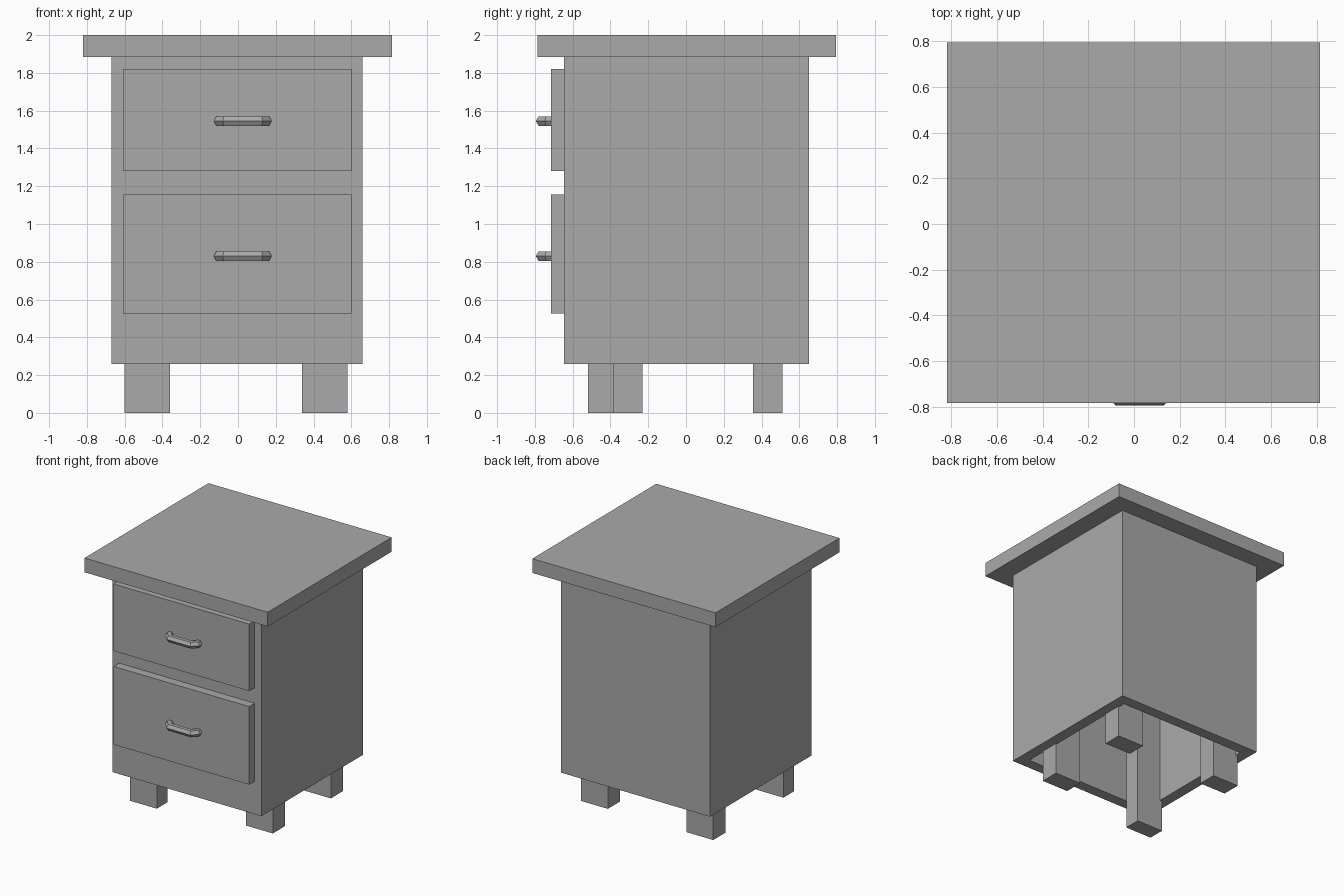
import bpy, bmesh, math
from mathutils import Vector

cube = bpy.data.objects.get("Cube")
if cube:
    bpy.data.objects.remove(cube, do_unlink=True)

GREY = (0.4, 0.4, 0.4, 1)
grey = bpy.data.materials.new("plain_grey")
grey.use_nodes = True
grey.diffuse_color = GREY
grey.node_tree.nodes["Principled BSDF"].inputs["Base Color"].default_value = GREY


def finish(name, bm):
    bmesh.ops.recalc_face_normals(bm, faces=bm.faces)
    mesh = bpy.data.meshes.new(name)
    bm.to_mesh(mesh)
    bm.free()
    mesh.materials.append(grey)
    obj = bpy.data.objects.new(name, mesh)
    bpy.context.collection.objects.link(obj)
    return obj


def box_mesh(x, y, z):
    """Box between the (low, high) limits on each axis."""
    bm = bmesh.new()
    bmesh.ops.create_cube(bm, size=1)
    for v in bm.verts:
        v.co = [lim[0] if c < 0 else lim[1] for c, lim in zip(v.co, (x, y, z))]
    return bm


def box(name, x, y, z):
    return finish(name, box_mesh(x, y, z))


def handle(name, z):
    """Six-sided bar swept along a bracket path, mitred at each bend."""
    r = 0.029
    path = [Vector(p) for p in ((-0.10, -0.71, z), (-0.10, -0.735, z),
                                (-0.069, -0.766, z), (0.119, -0.766, z),
                                (0.15, -0.735, z), (0.15, -0.71, z))]
    bm = bmesh.new()
    rings = []
    for i, p in enumerate(path):
        before = (p - path[max(i - 1, 0)]).normalized()
        after = (path[min(i + 1, len(path) - 1)] - p).normalized()
        along = (before + after).normalized()
        # widen the ring sideways so the bar keeps its thickness in the mitre
        widen = 1 / max(along.dot(before), along.dot(after))
        side = Vector((along.y, -along.x, 0)) * widen
        rings.append([bm.verts.new(p + r * (side * math.cos(a) + Vector((0, 0, math.sin(a)))))
                      for a in (k * math.tau / 6 for k in range(6))])
    for a, b in zip(rings, rings[1:]):
        for k in range(6):
            n = (k + 1) % 6
            bm.faces.new((a[k], a[n], b[n], b[k]))
    bm.faces.new(rings[0])
    bm.faces.new(rings[-1])
    return finish(name, bm)


# Overhanging top slab
box("table_top", (-0.82, 0.815), (-0.785, 0.795), (1.885, 2))

# Cabinet body, hollow and open underneath with a thick rim
bm = box_mesh((-0.67, 0.66), (-0.645, 0.65), (0.26, 1.885))
bm.faces.ensure_lookup_table()
bottom = min(bm.faces, key=lambda f: f.calc_center_median().z)
bmesh.ops.inset_region(bm, faces=[bottom], thickness=0.09, use_even_offset=True)
hollow = bmesh.ops.extrude_discrete_faces(bm, faces=[bottom])["faces"]
bmesh.ops.translate(bm, verts=hollow[0].verts, vec=(0, 0, 1.53))
finish("cabinet_body", bm)

# Two drawer fronts, each with a handle
for label, z, grip in (("upper", (1.28, 1.82), 1.545), ("lower", (0.525, 1.155), 0.83)):
    box(label + "_drawer", (-0.61, 0.60), (-0.715, -0.645), z)
    handle(label + "_handle", grip)

# Four legs that run up inside the hollow body
left, right = (0.34, 0.58), (-0.60, -0.36)
for label, x, y in (("front_left", left, (-0.385, -0.23)),
                    ("front_right", right, (-0.52, -0.385)),
                    ("back_left", left, (0.355, 0.51)),
                    ("back_right", right, (0.355, 0.51))):
    box(label + "_leg", x, y, (0, 1.4))
